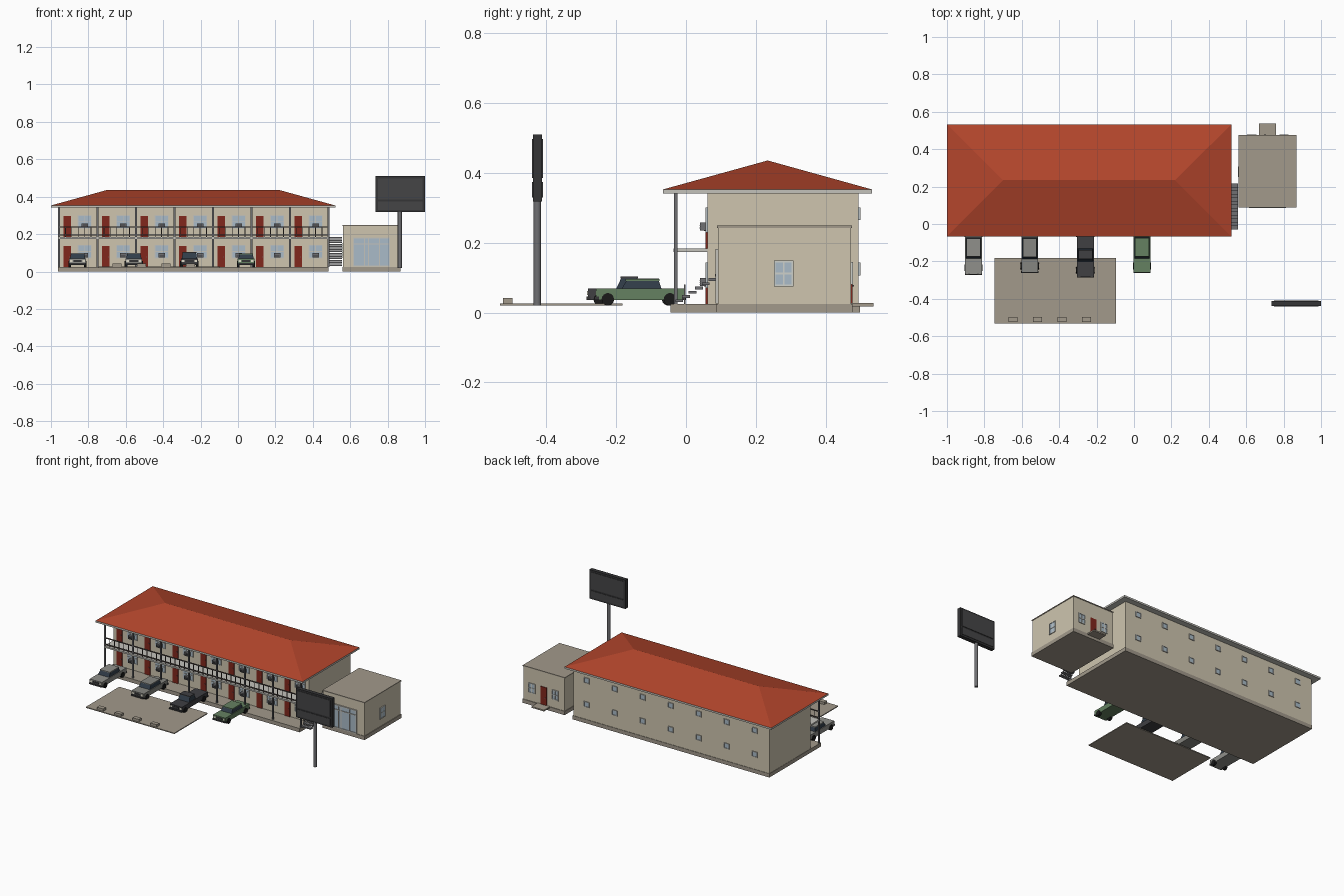
import bpy, bmesh, math
from mathutils import Matrix, Vector

if "Cube" in bpy.data.objects:
    bpy.data.objects.remove(bpy.data.objects["Cube"])

COL = dict(wall=(.62, .56, .43), stone=(.36, .32, .26), roof=(.45, .06, .025), door=(.22, .02, .012),
           trim=(.55, .54, .50), metal=(.16, .16, .17), glass=(.40, .50, .58), dark=(.035, .035, .037),
           screen=(.06, .06, .062), tyre=(.01, .01, .01), carglass=(.03, .045, .065), rail=(.10, .08, .07),
           green=(.13, .22, .12), silver=(.28, .28, .26), grey=(.24, .24, .22), black=(.05, .05, .055),
           lamp=(.75, .72, .6), frame=(.62, .64, .6))
mats = {}


def mat(c):
    if c not in mats:
        mats[c] = bpy.data.materials.new(c)
        mats[c].diffuse_color = (*COL[c], 1)
    return mats[c]


def finish(name, bm, c):
    bmesh.ops.recalc_face_normals(bm, faces=bm.faces)
    me = bpy.data.meshes.new(name)
    bm.to_mesh(me)
    bm.free()
    me.materials.append(mat(c))
    ob = bpy.data.objects.new(name, me)
    bpy.context.collection.objects.link(ob)
    return ob


def boxes(name, c, items):
    """One object from boxes given as (x0, x1, y0, y1, z0, z1)."""
    bm = bmesh.new()
    for x0, x1, y0, y1, z0, z1 in items:
        m = Matrix.Translation(((x0 + x1) / 2, (y0 + y1) / 2, (z0 + z1) / 2)) @ \
            Matrix.Diagonal((x1 - x0, y1 - y0, z1 - z0, 1))
        bmesh.ops.create_cube(bm, size=1, matrix=m)
    return finish(name, bm, c)


def cylinders(name, c, items, axis='Z', seg=12):
    """Cylinders given as (centre, radius, length)."""
    bm = bmesh.new()
    rot = Matrix.Rotation(math.pi / 2, 4, 'Y') if axis == 'X' else Matrix()
    for p, r, l in items:
        bmesh.ops.create_cone(bm, cap_ends=True, segments=seg, radius1=r, radius2=r, depth=l,
                              matrix=Matrix.Translation(p) @ rot)
    ob = finish(name, bm, c)
    for f in ob.data.polygons:
        f.use_smooth = len(f.vertices) == 4
    return ob


def taper(name, c, lo, hi):
    """Solid between two rectangles (x0, x1, y0, y1, z)."""
    bm = bmesh.new()
    for x0, x1, y0, y1, z in (lo, hi):
        for x in (x0, x1):
            for y in (y0, y1):
                bm.verts.new((x, y, z))
    bmesh.ops.remove_doubles(bm, verts=bm.verts, dist=1e-5)
    bmesh.ops.convex_hull(bm, input=bm.verts)
    bmesh.ops.dissolve_limit(bm, angle_limit=.01, verts=bm.verts, edges=bm.edges)
    return finish(name, bm, c)


def frame_bars(x0, x1, z0, z1, y, t=.005, d=.004, cross=True):
    """Window frame bars in an x-z plane centred on y."""
    a, b = y - d, y + d
    out = [(x0, x1, a, b, z0, z0 + t), (x0, x1, a, b, z1 - t, z1),
           (x0, x0 + t, a, b, z0, z1), (x1 - t, x1, a, b, z0, z1)]
    if cross:
        xm, zm = (x0 + x1) / 2, (z0 + z1) / 2
        out += [(xm - t / 2, xm + t / 2, a, b, z0, z1), (x0, x1, a, b, zm - t / 2, zm + t / 2)]
    return out


def swap(items, x):
    """Turn frame boxes made around y = 0 onto a wall facing the x axis."""
    return [(x + b[2], x + b[3], b[0], b[1], b[4], b[5]) for b in items]


# Main block and roof
boxes("main_plinth", 'stone', [(-.962, .485, -.045, .498, 0, .025)])
boxes("main_walls", 'wall', [(-.96, .48, .062, .495, .025, .342)])
boxes("roof_fascia", 'trim', [(-1, .52, -.066, .533, .341, .353)])
taper("hip_roof", 'roof', (-1, .52, -.066, .533, .353), (-.70, .22, .234, .234, .436))
boxes("balcony_slab", 'trim', [(-.96, .48, -.036, .064, .174, .184)])

# Posts and railing
bay, left = .2057, -.957
posts = [left + i * bay for i in range(8)]
boxes("gallery_posts", 'metal', [(x - .005, x + .005, -.034, -.024, .025, .342) for x in posts])
boxes("balcony_rails", 'rail', [(left, left + 7 * bay, -.032, -.026, z, z + .006) for z in (.192, .234)])
boxes("balcony_balusters", 'rail', [(x + bay * k / 6 - .002, x + bay * k / 6 + .002, -.031, -.027, .184, .236)
                                    for x in posts[:-1] for k in range(1, 6)])

# Room fronts and rear windows on both floors
doors, knobs, glass, frames, units, grilles, rglass, rframes = ([] for _ in range(8))
for z in (.025, .184):
    for x in posts[:-1]:
        doors.append((x + .024, x + .064, .056, .064, z, z + .112))
        knobs.append((x + .056, x + .060, .052, .057, z + .05, z + .054))
        glass.append((x + .10, x + .175, .059, .064, z + .045, z + .118))
        frames += frame_bars(x + .10, x + .175, z + .045, z + .118, .060, .004)
        units.append((x + .121, x + .155, .040, .064, z + .051, z + .074))
        grilles += [(x + .125, x + .151, .038, .041, z + .055 + k * .005, z + .057 + k * .005) for k in range(3)]
        rglass.append((x + .085, x + .125, .493, .497, z + .082, z + .118))
        rframes += frame_bars(x + .085, x + .125, z + .082, z + .118, .497, .004, .003, False)
boxes("room_doors", 'door', doors)
boxes("door_knobs", 'metal', knobs)
boxes("room_window_glass", 'glass', glass)
boxes("room_window_frames", 'trim', frames)
boxes("air_conditioners", 'metal', units)
boxes("air_conditioner_grilles", 'dark', grilles)
boxes("rear_window_glass", 'glass', rglass)
boxes("rear_window_frames", 'trim', rframes)

# Outside stair
n = 13
boxes("stair_treads", 'metal', [(.485, .556, -.030 + i * .0188, -.008 + i * .0188, .030 + i * .0122, .038 + i * .0122)
                                for i in range(n)])
boxes("stair_newel", 'metal', [(.485, .490, -.006, -.001, .025, .08)])

# Office block
boxes("office_plinth", 'stone', [(.558, .869, .088, .477, 0, .025)])
boxes("office_walls", 'wall', [(.561, .865, .092, .473, .025, .243)])
boxes("office_roof_slab", 'stone', [(.558, .868, .089, .476, .243, .249)])
boxes("office_back_step", 'stone', [(.668, .760, .47, .537, .018, .027)])
boxes("office_shopfront_glass", 'glass', [(.617, .810, .089, .094, .028, .180)])
boxes("office_shopfront_frame", 'trim', frame_bars(.615, .812, .026, .182, .090, .006, .005, False) +
      [(x, x + .005, .085, .095, .026, .182) for x in (.675, .695, .755)] +
      [(.615, .812, .085, .095, .145, .150)])
boxes("office_side_glass", 'glass', [(x - .003, x + .003, .254, .306, .077, .147) for x in (.561, .865)])
boxes("office_side_frames", 'frame', swap(frame_bars(.252, .308, .075, .149, 0, .005, .005), .865) +
      swap(frame_bars(.252, .308, .075, .149, 0, .005, .005), .561))
boxes("office_back_door", 'door', [(.692, .736, .470, .477, .027, .145)])
boxes("office_back_knob", 'metal', [(.698, .702, .476, .481, .075, .079)])
wx = (.605, .777)
boxes("office_back_glass", 'glass', [(x, x + .05, .471, .475, .08, .145) for x in wx])
boxes("office_back_frames", 'frame', sum((frame_bars(x, x + .05, .08, .145, .474) for x in wx), []))

# Parking pad and wheel stops
boxes("parking_pad", 'stone', [(-.746, -.095, -.533, -.182, .020, .026)])
boxes("wheel_stops", 'stone', [(-.670 + i * .131, -.624 + i * .131, -.525, -.497, .026, .042) for i in range(4)])

# Roadside sign
cylinders("sign_pole", 'metal', [((.865, -.426, .17), .011, .30)], seg=16)
boxes("sign_panel", 'dark', [(.735, 1, -.439, -.413, .318, .51)])
boxes("sign_faces", 'screen', [(.748, .987, -.442, -.410, a, b) for a, b in ((.330, .375), (.386, .498))])


def car(label, c, x, front, back, cab0, cab1, top):
    """Car nose toward -y; cabin spans cab0..cab1."""
    w = .045
    boxes(label + "_body", c, [(x - w, x + w, front + .004, back - .004, .036, .069)])
    taper(label + "_cabin_glass", 'carglass', (x - w + .004, x + w - .004, cab0, cab1, .068),
          (x - w + .009, x + w - .009, cab0 + .014, cab1 - .008, top - .005))
    boxes(label + "_roof", c, [(x - w + .008, x + w - .008, cab0 + .012, cab1 - .006, top - .005, top)])
    boxes(label + "_bumpers", 'dark', [(x - w - .001, x + w + .001, front, front + .012, .036, .046),
                                       (x - w - .001, x + w + .001, back - .012, back, .036, .046)])
    boxes(label + "_grille", 'dark', [(x - .022, x + .022, front + .002, front + .006, .050, .062)])
    boxes(label + "_headlamps", 'lamp', [(x + s * .034 - .007, x + s * .034 + .007, front + .002, front + .006, .051, .062)
                                         for s in (-1, 1)])
    cylinders(label + "_wheels", 'tyre', [((x + s * .042, y, .038), .018, .014) for s in (-1, 1)
                                          for y in (front + .038, back - .046)], 'X', 14)


car("first_car", 'silver', -.858, -.272, -.005, -.185, -.072, .098)
car("second_car", 'grey', -.557, -.262, 0, -.188, -.072, .098)
car("dark_pickup", 'black', -.260, -.285, -.005, -.200, -.132, .103)
car("green_car", 'green', .043, -.262, 0, -.185, -.070, .096)

for m in bpy.data.materials:
    if m.users and not m.is_grease_pencil:
        m.use_nodes = True
        m.node_tree.nodes["Principled BSDF"].inputs["Base Color"].default_value = m.diffuse_color
